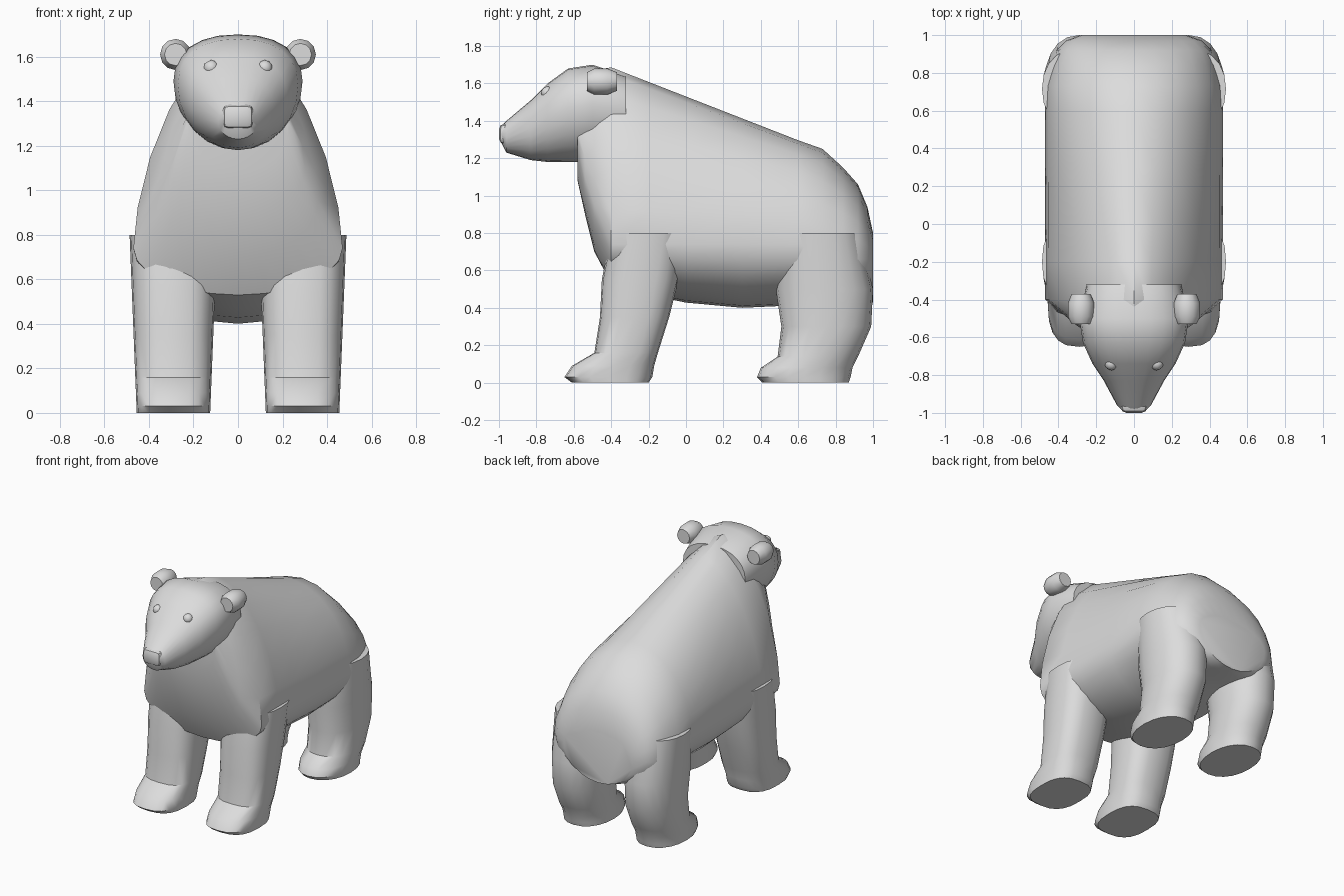
import bpy, bmesh
from math import sin, cos, pi, radians, copysign
from mathutils import Matrix

if "Cube" in bpy.data.objects:
    bpy.data.objects.remove(bpy.data.objects["Cube"], do_unlink=True)

shade = 0.72
grey = bpy.data.materials.new("plain_grey")
grey.use_nodes = True
grey.diffuse_color = (shade, shade, shade, 1)
grey.node_tree.nodes["Principled BSDF"].inputs["Base Color"].default_value = grey.diffuse_color


def power(value, roundness):
    return copysign(abs(value) ** (2 / roundness), value)


def angles(count):
    return [2 * pi * step / count for step in range(count)]


def finish(bm, name, sharp=40):
    bmesh.ops.recalc_face_normals(bm, faces=bm.faces)
    mesh = bpy.data.meshes.new(name)
    bm.to_mesh(mesh)
    bm.free()
    part = bpy.data.objects.new(name, mesh)
    bpy.context.collection.objects.link(part)
    mesh.materials.append(grey)
    bpy.ops.object.select_all(action='DESELECT')
    part.select_set(True)
    bpy.context.view_layer.objects.active = part
    bpy.ops.object.shade_smooth_by_angle(angle=radians(sharp))


def loft(name, rings, sharp=40):
    """Skin a list of point rings and close both ends."""
    bm = bmesh.new()
    rows = [[bm.verts.new(point) for point in ring] for ring in rings]
    for near, far in zip(rows, rows[1:]):
        for this in range(len(near)):
            previous = this - 1
            bm.faces.new((near[previous], near[this], far[this], far[previous]))
    bm.faces.new(rows[0])
    bm.faces.new(rows[-1])
    finish(bm, name, sharp)


def upright_ring(y, bottom, wide, top, half, upper=2.3, lower=2, count=24):
    """Section across the body, widest at height wide, with its own roundness above and below."""
    ring = []
    for angle in angles(count):
        if sin(angle) > 0:
            roundness, reach = upper, top - wide
        else:
            roundness, reach = lower, wide - bottom
        ring.append((half * power(cos(angle), roundness), y,
                     wide + reach * power(sin(angle), roundness)))
    return ring


def leg_ring(side, z, front, back, roundness, count=20):
    """Rounded horizontal section of a leg, slightly thicker towards the top."""
    centre, depth = (front + back) / 2, (back - front) / 2
    half = 0.165 + 0.04 * z
    return [(side * (0.29 + half * power(cos(angle), roundness)),
             centre + depth * power(sin(angle), roundness), z) for angle in angles(count)]


# Body: sloping chest, straight back with a sagging belly, rounded rump
chest = [(-0.58, 1.08, 1.3, 1.58, 0.23), (-0.54, 0.9, 1.1, 1.63, 0.3),
         (-0.49, 0.7, 0.95, 1.67, 0.36)]
trunk = [(y, 0.4 + 0.23 * (y - 0.35) ** 2, 0.74, 1.53 - 0.39 * y, 0.47)
         for y in (-0.4, -0.2, 0, 0.3, 0.6)]
rump = [(y, 0.43, 0.66, top, half) for y, top, half in
        ((0.73, 1.25, 0.47), (0.84, 1.15, 0.44), (0.92, 1.06, 0.41), (0.97, 0.94, 0.36), (1, 0.8, 0.28))]


def back_roundness(y):
    return 1.65 + 0.35 * max(0, min(1, y + 0.3))


loft("body", [upright_ring(*section, back_roundness(section[0])) for section in chest + trunk + rump])

# Head and muzzle
head = [(-0.99, 1.29, 1.33, 1.37, 0.06), (-0.96, 1.23, 1.31, 1.4, 0.09),
        (-0.83, 1.19, 1.36, 1.51, 0.16), (-0.74, 1.18, 1.42, 1.6, 0.22),
        (-0.63, 1.18, 1.47, 1.68, 0.27), (-0.5, 1.18, 1.49, 1.7, 0.29),
        (-0.32, 1.25, 1.45, 1.64, 0.25)]
loft("head", [upright_ring(*section) for section in head], 35)

# Nose pad: block with softened edges
bm = bmesh.new()
bmesh.ops.create_cube(bm, size=1, matrix=Matrix.LocRotScale((0, -0.95, 1.33), None, (0.14, 0.1, 0.11)))
bmesh.ops.bevel(bm, geom=bm.edges[:], offset=0.03, segments=2, profile=0.5, affect='EDGES')
finish(bm, "nose")

# Legs: height, front and back limits
front_leg = [(0, -0.61, -0.2), (0.03, -0.65, -0.18), (0.09, -0.61, -0.17), (0.16, -0.49, -0.15),
             (0.35, -0.46, -0.09), (0.55, -0.45, -0.04), (0.8, -0.4, 0)]
hind_leg = [(0, 0.41, 0.87), (0.03, 0.38, 0.88), (0.08, 0.4, 0.89), (0.14, 0.49, 0.92),
            (0.3, 0.51, 0.99), (0.5, 0.48, 1), (0.8, 0.5, 0.93)]

for side, word in ((1, "left"), (-1, "right")):
    loft(word + "_front_leg", [leg_ring(side, *section, 2.7) for section in front_leg], 35)
    loft(word + "_hind_leg", [leg_ring(side, *section, 2.2) for section in hind_leg], 35)

    # Ear: thick rounded lobe sunk into the head
    lobe = [(-0.37, 0.05), (-0.42, 0.07), (-0.49, 0.07), (-0.53, 0.05)]
    loft(word + "_ear", [[(side * (0.28 + radius * cos(angle)), y, 1.61 + radius * sin(angle))
                          for angle in angles(12)] for y, radius in lobe], 50)

    # Eye
    bm = bmesh.new()
    bmesh.ops.create_icosphere(bm, subdivisions=2, radius=0.035,
                               matrix=Matrix.Translation((side * 0.12, -0.74, 1.55)))
    finish(bm, word + "_eye")
